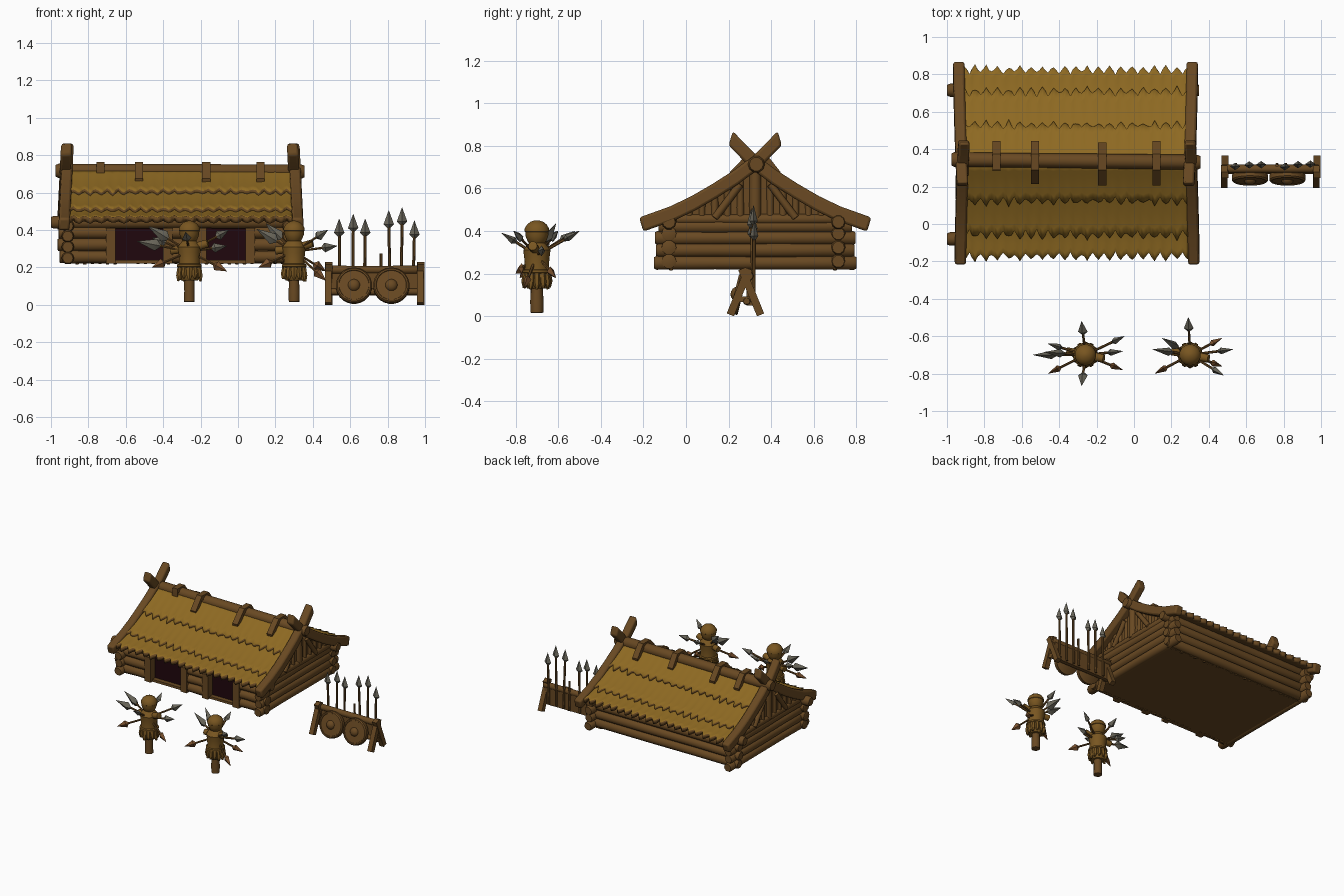
import bpy, bmesh, math, random
from mathutils import Vector

if "Cube" in bpy.data.objects:
    bpy.data.objects.remove(bpy.data.objects["Cube"])

random.seed(4)


def material(name, rgb):
    m = bpy.data.materials.new(name)
    m.diffuse_color = (*rgb, 1)
    m.use_nodes = True
    m.node_tree.nodes["Principled BSDF"].inputs["Base Color"].default_value = m.diffuse_color
    return m


WOOD = material("brown wood", (0.14, 0.066, 0.016))
THATCH = material("golden thatch", (0.27, 0.142, 0.016))
STRAW = material("dark straw", (0.19, 0.093, 0.015))
STEEL = material("dull steel", (0.14, 0.13, 0.10))
DARK = material("dark maroon", (0.014, 0.002, 0.004))
FEATHER = material("feather brown", (0.19, 0.08, 0.026))


def finish(name, bm, mat):
    bmesh.ops.recalc_face_normals(bm, faces=bm.faces)
    me = bpy.data.meshes.new(name)
    bm.to_mesh(me)
    bm.free()
    me.materials.append(mat)
    me.shade_smooth()
    me.set_sharp_from_angle(angle=math.radians(40))
    ob = bpy.data.objects.new(name, me)
    bpy.context.collection.objects.link(ob)
    return ob


def lathe(name, p, q, profile, mat, sides=10, flat=1.0, phase=None):
    """Rings of (fraction along p-q, radius); flat squashes one cross axis."""
    p, q = Vector(p), Vector(q)
    a = (q - p).normalized()
    ref = Vector((0, 1, 0)) if abs(a.y) < 0.9 else Vector((1, 0, 0))
    u = a.cross(ref).normalized()
    v = a.cross(u)
    phase = math.pi / sides if phase is None else phase
    bm = bmesh.new()
    rings = []
    for t, r in profile:
        c = p.lerp(q, t)
        rings.append([bm.verts.new(c + u * r * math.cos(k) + v * r * flat * math.sin(k))
                      for k in (phase + 2 * math.pi * i / sides for i in range(sides))])
    for lo, hi in zip(rings, rings[1:]):
        for i in range(sides):
            j = (i + 1) % sides
            bm.faces.new((lo[i], lo[j], hi[j], hi[i]))
    bm.faces.new(rings[0][::-1])
    bm.faces.new(rings[-1])
    return finish(name, bm, mat)


def log(name, p, q, r, mat=WOOD):
    def wob():
        return r * random.uniform(0.92, 1.05)
    return lathe(name, p, q, [(0, r * .82), (.012, r), (.3, wob()), (.6, wob()), (.988, r), (1, r * .82)], mat)


def beam(name, p, q, width, thick):
    r = width / math.sqrt(2)
    return lathe(name, p, q, [(0, r), (1, r)], WOOD, 4, thick / width)


def blade(name, p, q, r, mat):
    return lathe(name, p, q, [(0, .006), (.22, r), (.5, r * .65), (1, .001)], mat, 4, .7, 0)


def prism(name, outline, x0, x1, mat):
    """Extrude a y-z outline along x."""
    bm = bmesh.new()
    f = bm.faces.new([bm.verts.new((x0, y, z)) for y, z in outline])
    new = bmesh.ops.extrude_face_region(bm, geom=[f])["geom"]
    bmesh.ops.translate(bm, vec=(x1 - x0, 0, 0), verts=[e for e in new if isinstance(e, bmesh.types.BMVert)])
    return finish(name, bm, mat)


def box(name, x0, x1, y0, y1, z0, z1, mat):
    return prism(name, [(y0, z0), (y1, z0), (y1, z1), (y0, z1)], x0, x1, mat)


# ---- house: roof line as (distance from ridge, height) ----
CY = 0.325
LINE = [(-.105, .835), (0, .727), (.1, .652), (.2, .588), (.3, .53), (.4, .482), (.545, .43)]


def roof_z(d):
    for (a, za), (b, zb) in zip(LINE, LINE[1:]):
        if d <= b or b == LINE[-1][0]:
            return za + (zb - za) * (d - a) / (b - a)


# three thatch layers with ragged lower edges and wooden undersides, mirrored to the back slope
for n, (d0, d1) in enumerate([(0, .205), (.15, .385), (.33, .50)]):
    bm = bmesh.new()
    cols, rows = 80, 5
    grid = []
    for i in range(cols + 1):
        tooth = .02 * math.cos(i * math.pi / 2) * random.uniform(.4, 1.3) + random.uniform(-.005, .005)
        col = []
        for j in range(rows + 1):
            t = j / rows
            d = d0 + (d1 + tooth - d0) * t
            col.append(bm.verts.new((-.91 + 1.2 * i / cols, -d, roof_z(d) + .002 + .024 * t)))
        grid.append(col)
    for a, b in zip(grid, grid[1:]):
        for j in range(rows):
            bm.faces.new((a[j], a[j + 1], b[j + 1], b[j]))
    layer = finish(f"thatch_layer_{n}", bm, THATCH)
    if layer.data.polygons[0].normal.z < 0:
        layer.data.flip_normals()
    layer.data.materials.append(WOOD)
    layer.location.y = CY
    s = layer.modifiers.new("thickness", "SOLIDIFY")
    s.thickness, s.offset = .03, -1
    s.material_offset = s.material_offset_rim = 1
    layer.modifiers.new("back_slope", "MIRROR").use_axis = (False, True, False)

# crossing gable boards, leaning slightly
for x, end in ((-.925, "left"), (.308, "right")):
    for s, side in ((-1, "front"), (1, "back")):
        out = [(CY + s * d, z + .033) for d, z in LINE] + [(CY + s * (d - .02), z - .033) for d, z in LINE[::-1]]
        dx = .004 * s
        ob = prism(f"gable_board_{end}_{side}", out, x - .03 - dx, x + .03 - dx, WOOD)
        lean = .05 if end == "left" else -.05
        for v in ob.data.vertices:
            v.co.x += (v.co.z - .6) * lean
        bev = ob.modifiers.new("soft_edges", "BEVEL")
        bev.width, bev.segments = .012, 2

# ridge log and its straps
log("ridge_log", (-.975, CY + .02, .717), (.355, CY + .005, .713), .04)
for x, y0, y1 in ((-.735, -.04, .12), (-.53, -.11, .12), (-.17, -.12, .11), (.12, -.12, .12)):
    prism("ridge_strap", [(CY + y, z) for y, z in ((y0, .675), (-.035, .764), (.05, .764), (y1, .675),
          (y1 - .01, .64), (.04, .73), (-.03, .73), (y0 + .01, .64))], x - .022, x + .022, WOOD)

# wall core, floor and gable infill
box("wall_core", -.89, .26, -.06, .71, .222, .46, WOOD)
GABLE = [(CY + s * d, roof_z(d) - .005) for s, ds in ((-1, (.4, .3, .2, .1)), (1, (0, .1, .2, .3, .4))) for d in ds]
for x, s in ((-.91, -1), (.27, 1)):
    prism("gable_wall", [(CY - .4, .4)] + GABLE + [(CY + .4, .4)], x - .015, x + .015, WOOD)
    xo = x + s * .012
    # side wall logs
    for k, z in enumerate((.25, .31, .367, .422)):
        e = (.475, .465, .47, .455)[k]
        log("side_log", (x, CY - e, z), (x, CY + e, z), .034)
    log("gable_tie", (xo, CY - .37, .455), (xo, CY + .37, .455), .024)
    # gable posts and braces
    log("gable_post", (xo, CY, .45), (xo, CY, .69), .028)
    for m in (-1, 1):
        for d in (.07, .13, .19, .25, .31):
            log("gable_stud", (xo, CY + m * d, .45), (xo, CY + m * d, roof_z(d) - .02), .017)
        log("gable_brace", (xo + s * .015, CY + m * .19, .46), (xo + s * .015, CY + m * .07, .62), .018)

# front and back wall logs
for k, z in enumerate((.257, .322, .387, .442)):
    x0, x1 = (-.955, -.965, -.96, -1.0)[k], (.308, .312, .308, .348)[k]
    log("back_log", (x0, .715, z), (x1, .715, z), .035)
    if k == 3:
        log("front_lintel", (x0, -.08, z), (x1, -.08, z), .036)
    else:
        for a, b in ((x0, -.68), (-.38, -.2), (.06, x1)):
            log("front_log", (a, -.08, z), (b, -.08, z), .035)
# dark openings with posts and sill
for a, b in ((-.67, -.38), (-.19, .06)):
    box("opening", a, b, -.066, -.06, .24, .42, DARK)
    box("sill", a, b, -.1, -.05, .222, .24, WOOD)
for x in (-.68, -.375, -.195, .065):
    box("door_post", x - .026, x + .026, -.12, -.06, .222, .41, WOOD)
# ragged straw fringe under the walls
for i in range(30):
    x = -.9 + 1.18 * i / 29
    for y in (-.07, .7):
        lathe("wall_fringe", (x, y, .235), (x, y, .235 - random.uniform(.012, .02)), [(0, .02), (1, .008)], WOOD, 5)


# ---- straw training dummies ----
def dummy(cx, cy, arrows, tails):
    def at(x, y, z):
        return Vector((cx + x, cy + y, z))
    log("dummy_post", at(0, 0, .015), at(0, 0, .2), .03)
    lathe("dummy_body", at(0, 0, 0), at(0, 0, 1), [(.13, .045), (.15, .058), (.2, .06), (.235, .056), (.28, .06),
          (.31, .064), (.335, .045), (.345, .034)], STRAW, 14)
    lathe("dummy_belt", at(0, 0, .2), at(0, 0, .22), [(0, .06), (.2, .067), (.8, .067), (1, .06)], STRAW, 14)
    lathe("dummy_head", at(0, 0, 0), at(0, 0, 1), [(.335, .03), (.35, .043), (.375, .053), (.4, .055)], STRAW, 14)
    lathe("dummy_cap", at(0, 0, 0), at(0, 0, 1), [(.395, .054), (.398, .058), (.412, .057), (.43, .046), (.443, .03),
          (.45, .008)], STRAW, 14)
    for i in range(12):
        a = i * math.pi / 6
        c, s = math.cos(a), math.sin(a)
        lathe("skirt_tuft", at(.05 * c, .05 * s, .2), at(.06 * c, .06 * s, random.uniform(.125, .145)),
              [(0, .016), (.6, .017), (1, .006)], STRAW, 6)
    for s in (-1, 1):
        log("dummy_arm", at(0, 0, .3), at(.1 * s, -.02 * s, .31 + .02 * s), .022, STRAW)
    # arrows with steel tips up, feathered tails pointing down; first two have long heads
    mid = at(0, 0, .285)
    for group, kind in ((arrows, STEEL), (tails, FEATHER)):
        for n, (x, y, z) in enumerate(group):
            tip = at(x, y, z)
            d = (tip - mid).normalized()
            long_head = kind == STEEL and n < 2
            lathe("arrow_shaft", mid, tip - d * .06, [(0, .007), (1, .007)], WOOD, 6)
            blade("arrow_end", tip - d * (.13 if long_head else .085), tip, .032 if long_head else .026, kind)


dummy(-.26, -.7, [(-.28, 0, .34), (-.22, .015, .42), (-.2, .06, .36), (.21, .1, .40), (-.02, .18, .40),
                  (-.02, -.165, .39), (.2, .02, .315)], [(.2, -.08, .18), (-.2, -.1, .2)])
dummy(.30, -.7, [(-.2, .03, .405), (-.15, .09, .435), (-.01, .2, .40), (.23, .03, .315), (.18, -.11, .40)],
      [(-.19, -.1, .2), (.17, .09, .18), (.17, -.06, .13)])

# ---- weapon rack ----
for x in (.483, .975):
    beam("rack_leg", (x, .208, .006), (x, .295, .222), .036, .036)
    beam("rack_leg", (x + .004, .35, .006), (x + .004, .262, .222), .036, .036)
    beam("rack_cross_tie", (x, .235, .08), (x, .325, .08), .026, .022)
box("rack_board", .485, .975, .285, .312, .05, .185, WOOD)
log("rack_rail", (.465, .295, .188), (.99, .295, .188), .023)
log("rack_low_rail", (.465, .285, .07), (.99, .285, .07), .018)
# round shields leaning on the rack
for x in (.62, .82):
    lathe("shield", (x, .265, .098), (x, .225, .108), [(0, .09), (.1, .097), (.75, .097), (.95, .09), (.95, .082),
          (.85, .08), (.87, .032), (1.0, .03), (1.25, .02), (1.35, .006)], WOOD, 24)
# standing spears (one without a head)
for x, h, lean in ((.545, .46, -.004), (.612, .485, .004), (.675, .46, .005), (.765, .275, 0), (.812, .505, -.006),
                   (.872, .52, .005), (.935, .45, .008)):
    top = Vector((x + lean, .312 + lean, h))
    lathe("spear_shaft", (x, .318, .06), top - Vector((0, 0, .05 if h > .3 else 0)), [(0, .009), (1, .008)], WOOD, 7)
    if h > .3:
        blade("spear_head", top - Vector((0, 0, .095)), top, .028, STEEL)
